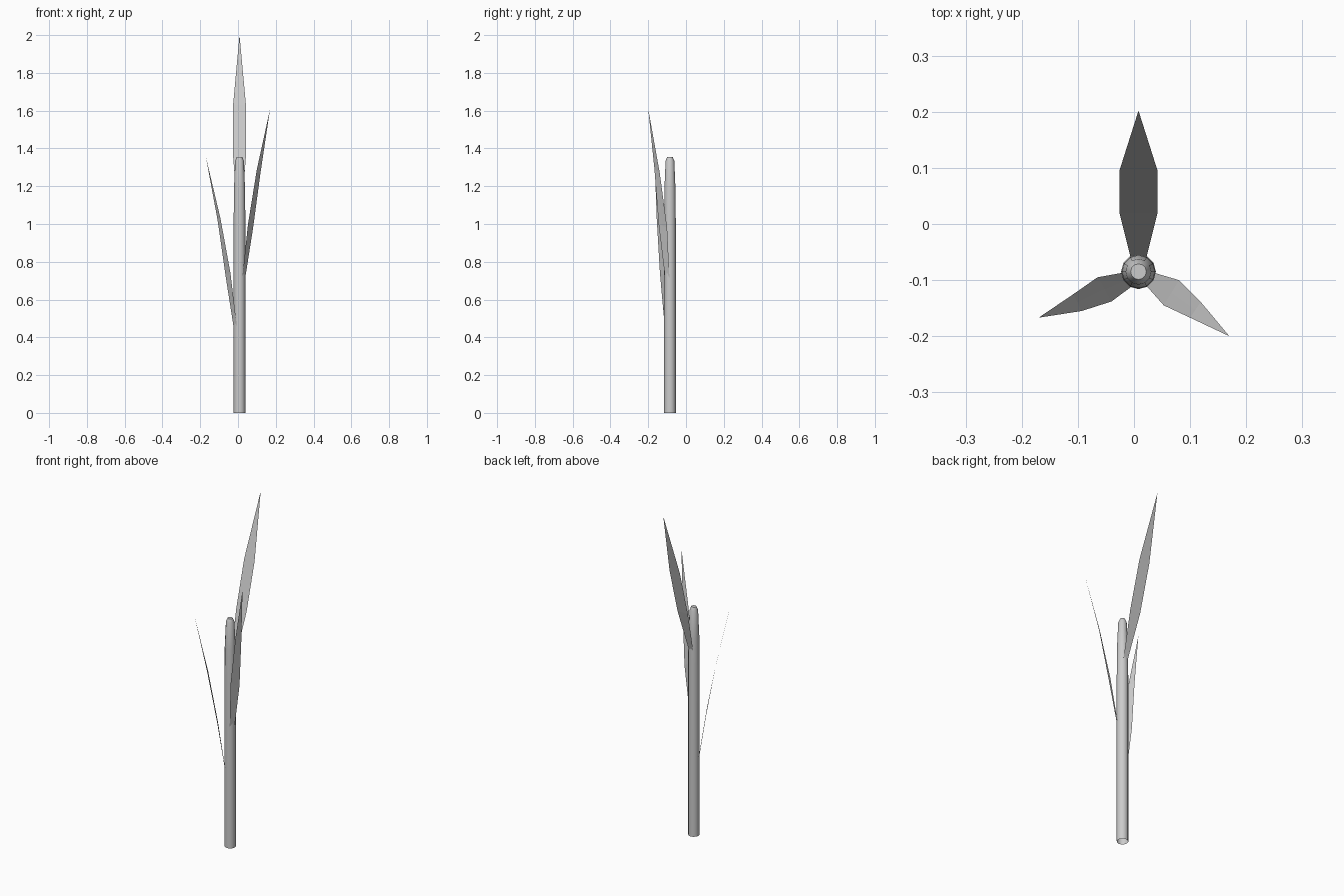
import bpy, math
from mathutils import Vector

if "Cube" in bpy.data.objects:
    bpy.data.objects.remove(bpy.data.objects["Cube"])


def make_mesh(name, verts, faces):
    me = bpy.data.meshes.new(name)
    me.from_pydata(verts, [], faces)
    me.update()
    ob = bpy.data.objects.new(name, me)
    bpy.context.collection.objects.link(ob)
    return ob


CX, CY, SIDES = 0.008, -0.085, 12

# Stem: lathed profile (radius, height), open at the base and rounded on top
profile = [(0.031, 0), (0.031, 1.0), (0.0295, 1.18), (0.023, 1.335), (0.014, 1.356)]
verts = [(CX + r * math.cos(2 * math.pi * i / SIDES),
          CY + r * math.sin(2 * math.pi * i / SIDES), z)
         for r, z in profile for i in range(SIDES)]
faces = []
for k in range(len(profile) - 1):
    for i in range(SIDES):
        j = (i + 1) % SIDES
        faces.append((k * SIDES + i, k * SIDES + j, (k + 1) * SIDES + j, (k + 1) * SIDES + i))
faces.append(tuple(range((len(profile) - 1) * SIDES, len(profile) * SIDES)))
stem = make_mesh("stem", verts, faces)
for p in stem.data.polygons:
    p.use_smooth = len(p.vertices) == 4
stem.data.set_sharp_from_angle(angle=math.radians(31))


# Leaf: thin blade with a midrib, from matching left and right edge points to a tip
def leaf(name, left, right, tip):
    verts = []
    for a, b in zip(left, right):
        a, b = Vector(a), Vector(b)
        verts += [a, (a + b) / 2, b]
    n = len(left)
    verts.append(Vector(tip))
    faces = []
    for k in range(n - 1):
        for s in (0, 1):
            a = 3 * k + s
            faces.append((a, a + 1, a + 4, a + 3))
    e = 3 * (n - 1)
    faces += [(e, e + 1, 3 * n), (e + 1, e + 2, 3 * n)]
    return make_mesh(name, verts, faces)


leaf("upper_leaf",
     [(-0.006, -0.06, 1.10), (-0.026, 0.02, 1.36), (-0.026, 0.095, 1.63)],
     [(0.022, -0.06, 1.10), (0.042, 0.02, 1.36), (0.042, 0.095, 1.63)],
     (0.008, 0.202, 2.0))
leaf("middle_leaf",
     [(0.022, -0.110, 0.71), (0.053, -0.145, 1.00), (0.100, -0.167, 1.29)],
     [(0.036, -0.087, 0.70), (0.080, -0.100, 0.98), (0.119, -0.139, 1.27)],
     (0.17, -0.2, 1.61))
leaf("lower_leaf",
     [(-0.021, -0.087, 0.44), (-0.065, -0.095, 0.72), (-0.108, -0.125, 1.02)],
     [(-0.005, -0.112, 0.45), (-0.040, -0.138, 0.74), (-0.093, -0.155, 1.03)],
     (-0.17, -0.167, 1.355))
